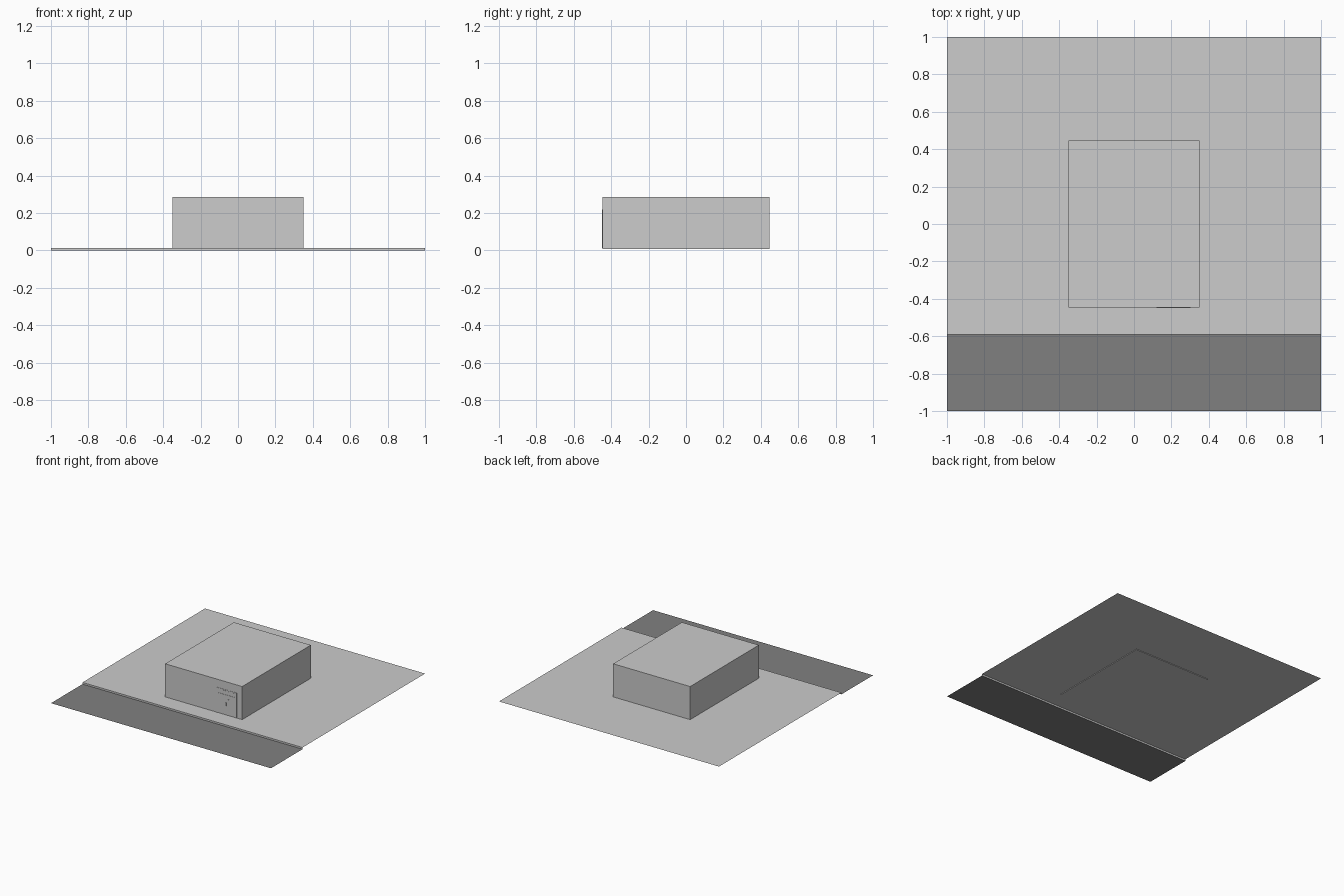
import bpy
import bmesh

cube = bpy.data.objects.get("Cube")
if cube:
    bpy.data.objects.remove(cube, do_unlink=True)


def material(name, value):
    mat = bpy.data.materials.new(name)
    mat.use_nodes = True
    colour = (value, value, value, 1)
    mat.diffuse_color = colour
    mat.node_tree.nodes["Principled BSDF"].inputs["Base Color"].default_value = colour
    return mat


LIGHT = material("light grey", 0.604)
DARK = material("asphalt grey", 0.216)


def finish(name, bm, mat):
    mesh = bpy.data.meshes.new(name)
    bm.to_mesh(mesh)
    bm.free()
    mesh.materials.append(mat)
    obj = bpy.data.objects.new(name, mesh)
    bpy.context.collection.objects.link(obj)
    return obj


def box(name, low, high, mat):
    """Box between two opposite corners."""
    bm = bmesh.new()
    bmesh.ops.create_cube(bm, size=1)
    for v in bm.verts:
        v.co = [low[i] if v.co[i] < 0 else high[i] for i in range(3)]
    return finish(name, bm, mat)


def sheet(name, profile, mat):
    """Open strip: a (y, z) profile swept across the full width."""
    bm = bmesh.new()
    rows = [[bm.verts.new((x, y, z)) for x in (-1, 1)] for y, z in profile]
    for a, b in zip(rows, rows[1:]):
        bm.faces.new((a[0], a[1], b[1], b[0]))
    return finish(name, bm, mat)


# Site: lot, kerb and lower road
LOT_Z = 0.014
KERB_BACK, KERB_FRONT = -0.578, -0.59
sheet("lot", [(KERB_BACK, LOT_Z), (1, LOT_Z)], LIGHT)
sheet("kerb", [(KERB_FRONT, 0), (KERB_FRONT, LOT_Z), (KERB_BACK, LOT_Z)], LIGHT)
sheet("road", [(-1, 0), (KERB_FRONT, 0)], DARK)

# Building, its base set slightly into the lot
FRONT = -0.446
box("building", (-0.35, FRONT, 0.009), (0.35, -FRONT, 0.286), LIGHT)


# Entrance: slim frame with transom, centre mullion and handles
def plate(name, x0, x1, z0, z1, depth=0.002):
    box(name, (x0, FRONT - depth, z0), (x1, FRONT, z1), LIGHT)


LEFT, RIGHT, MIDDLE, HEAD = 0.119, 0.301, 0.214, 0.22
plate("door_jamb_right", LEFT, LEFT + 0.008, LOT_Z, HEAD)
plate("door_jamb_left", RIGHT - 0.008, RIGHT, LOT_Z, HEAD)
plate("door_mullion", MIDDLE - 0.003, MIDDLE + 0.003, LOT_Z, 0.172)
plate("door_transom", LEFT + 0.008, RIGHT - 0.008, 0.172, 0.179)
plate("door_head", LEFT + 0.008, RIGHT - 0.008, 0.212, HEAD)
plate("door_closer", 0.17, RIGHT - 0.008, 0.206, 0.212, 0.003)
plate("door_handle", 0.2, 0.208, 0.09, 0.115, 0.004)
plate("door_sign", 0.224, 0.24, 0.125, 0.145, 0.003)
